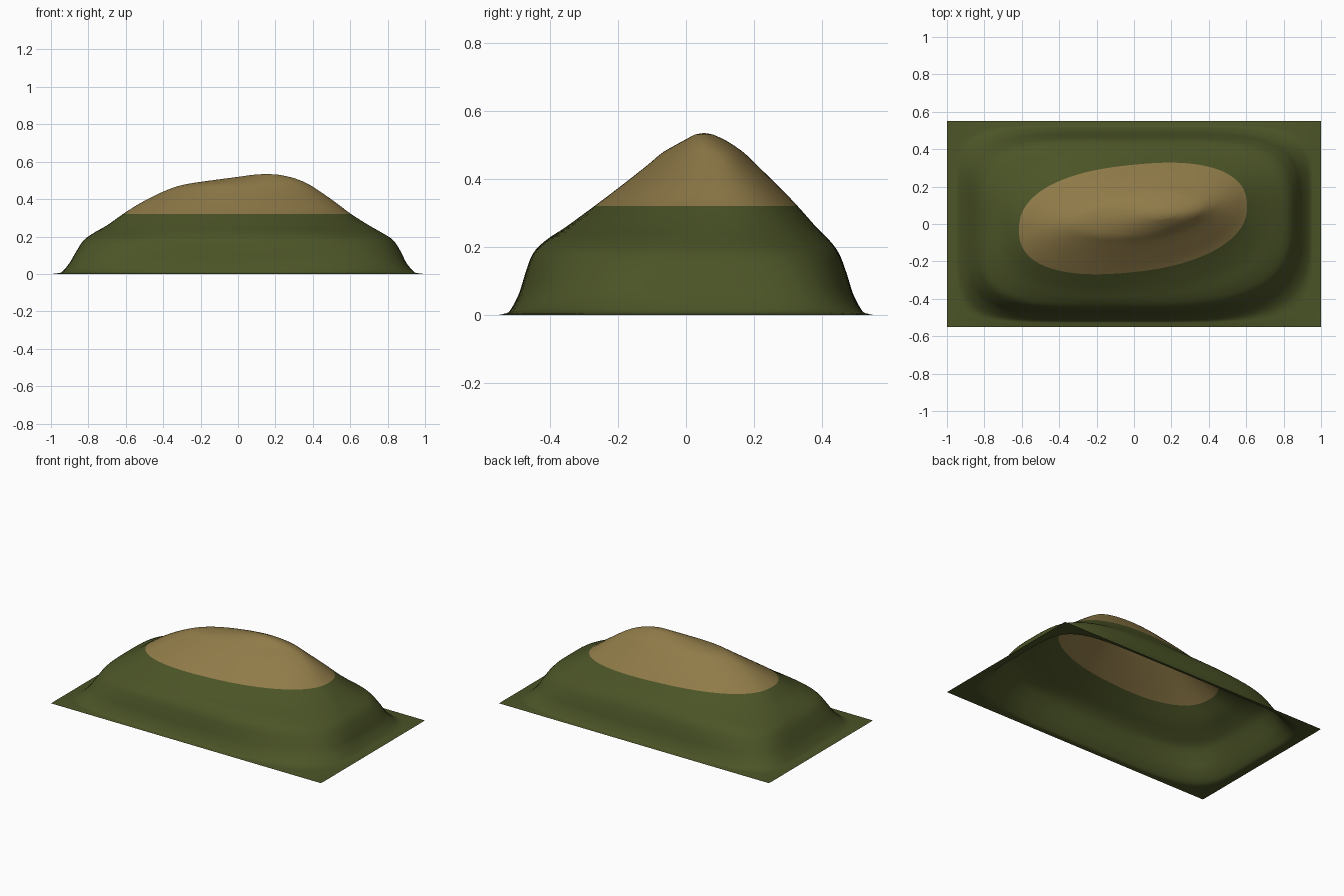
import bpy, bmesh, math
from mathutils import Vector

cube = bpy.data.objects.get("Cube")
if cube:
    bpy.data.objects.remove(cube)

SEGMENTS = 128      # points around each contour
STEPS = 4           # smooth rings between contours
TAN_LEVEL = 8       # contour where grass ends and bare earth begins

# Contours from the sheet's rim up to the crest:
# height, left x, right x, middle y, half depth, slant, squareness, squareness of front left corner
CONTOURS = [
    (0, -1, 1, 0, .55, 0, 900, 900),
    (.003, -.97, .97, 0, .535, 0, 9, 7),
    (.012, -.94, .94, 0, .518, 0, 6, 4),
    (.06, -.9, .9, 0, .492, 0, 5, 3.2),
    (.12, -.865, .87, 0, .473, 0, 4.5, 2.9),
    (.18, -.825, .83, 0, .45, 0, 4, 2.7),
    (.22, -.77, .77, .005, .415, .01, 3.3, 2.5),
    (.26, -.7, .7, .015, .36, .05, 2.8, 2.3),
    (.32, -.615, .605, .03, .287, .1, 2.4, 2.2),
    (.38, -.52, .525, .04, .22, .11, 2.2, 2.1),
    (.44, -.4, .44, .045, .153, .12, 2, 2),
    (.475, -.3, .385, .045, .115, .12, 2, 2),
    (.495, -.18, .345, .045, .088, .1, 2, 2),
    (.515, -.03, .29, .045, .056, .08, 2, 2),
    (.53, .08, .22, .045, .027, .05, 2, 2),
]
CREST = (.15, .053, .535)


def contour(z, x0, x1, cy, depth, slant, power, front_power):
    """Closed loop of points: a slanted, rounded rectangle."""
    cx, rx = (x0 + x1) / 2, (x1 - x0) / 2
    loop = []
    for i in range(SEGMENTS):
        a = math.tau * i / SEGMENTS
        c, s = math.cos(a), math.sin(a)
        n = front_power if c > 0 and s < 0 else power
        big = max(abs(c), abs(s))
        size = big * ((abs(c) / big) ** n + (abs(s) / big) ** n) ** (1 / n)
        x = cx + rx * c / size
        loop.append(Vector((x, cy + depth * s / size + slant * x, z)))
    return loop


def blend(p0, p1, p2, p3, t):
    """Smooth curve from p1 to p2."""
    return 0.5 * (2 * p1 + (p2 - p0) * t + (2 * p0 - 5 * p1 + 4 * p2 - p3) * t ** 2
                  + (3 * p1 - p0 - 3 * p2 + p3) * t ** 3)


def material(name, colour):
    mat = bpy.data.materials.new(name)
    mat.use_nodes = True
    mat.diffuse_color = (*colour, 1)
    bsdf = mat.node_tree.nodes["Principled BSDF"]
    bsdf.inputs["Base Color"].default_value = (*colour, 1)
    bsdf.inputs["Roughness"].default_value = 0.9
    return mat


# Smooth rings through the contours
loops = [contour(*c) for c in CONTOURS]
last = len(loops) - 1
rings = []
for k in range(last):
    four = [loops[min(max(k + d, 0), last)] for d in (-1, 0, 1, 2)]
    for step in range(STEPS):
        rings.append([blend(*p, step / STEPS) for p in zip(*four)])
rings.append(loops[last])

# Hill surface, open underneath
bm = bmesh.new()
verts = [[bm.verts.new(p) for p in ring] for ring in rings]
for r in range(len(verts) - 1):
    low, high = verts[r], verts[r + 1]
    for i in range(SEGMENTS):
        j = (i + 1) % SEGMENTS
        face = bm.faces.new((low[i], low[j], high[j], high[i]))
        face.material_index = int(r >= TAN_LEVEL * STEPS)
crest = bm.verts.new(CREST)
for i in range(SEGMENTS):
    face = bm.faces.new((verts[-1][i], verts[-1][(i + 1) % SEGMENTS], crest))
    face.material_index = 1
for face in bm.faces:
    face.smooth = True

mesh = bpy.data.meshes.new("hill")
bm.to_mesh(mesh)
bm.free()
mesh.materials.append(material("grass green", (.07, .088, .02)))
mesh.materials.append(material("earth tan", (.275, .195, .065)))
hill = bpy.data.objects.new("hill", mesh)
bpy.context.collection.objects.link(hill)
